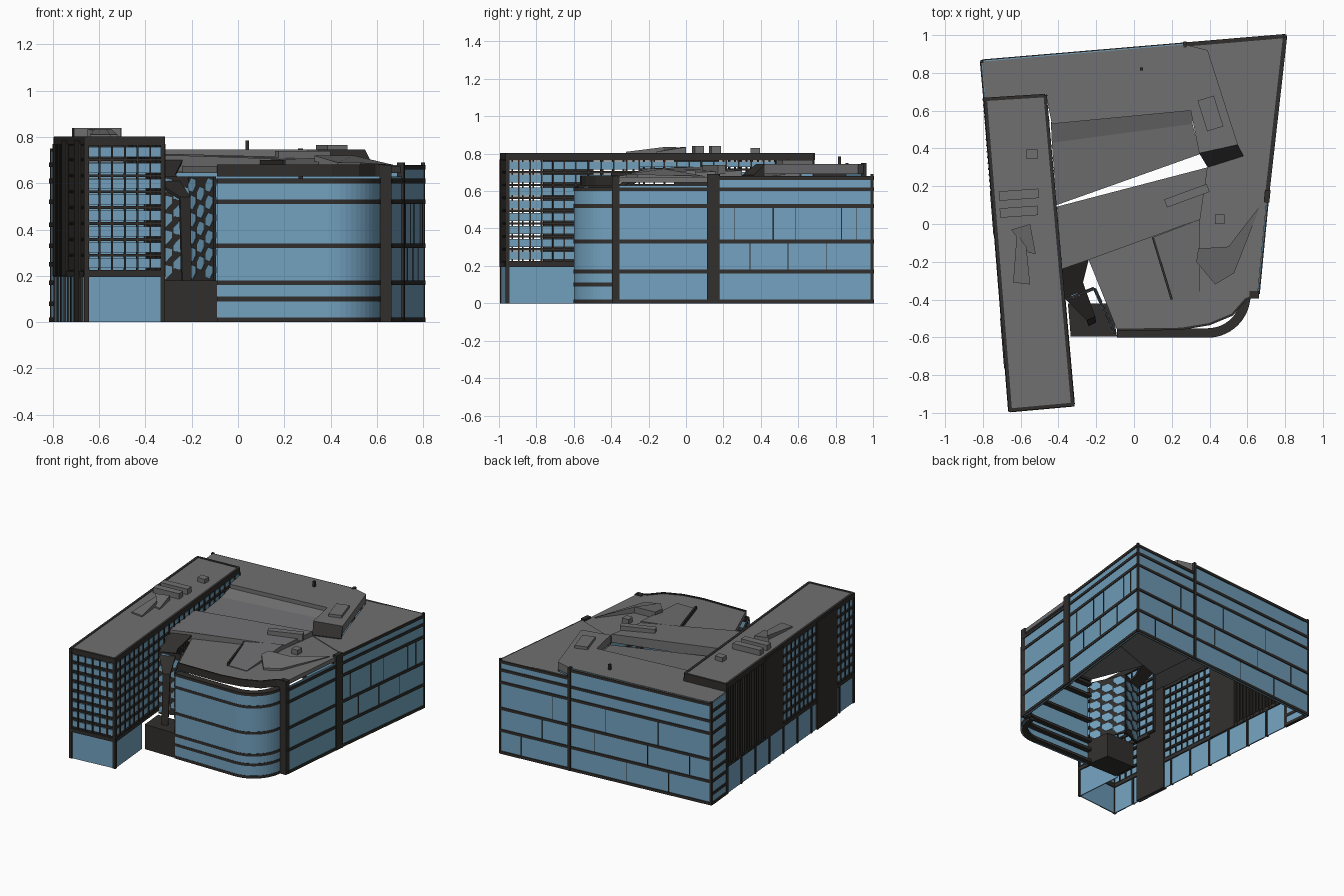
import bpy, bmesh
from math import sin, cos, pi
from mathutils import Vector

if "Cube" in bpy.data.objects:
    bpy.data.objects.remove(bpy.data.objects["Cube"])


def mat(name, c):
    m = bpy.data.materials.new(name)
    m.diffuse_color = (*c, 1)
    m.use_nodes = True
    m.node_tree.nodes["Principled BSDF"].inputs["Base Color"].default_value = m.diffuse_color
    return m


DARK = mat("dark_metal", (0.03, 0.028, 0.026))
GLASS = mat("blue_glass", (0.17, 0.36, 0.52))
ROOF = mat("roof_grey", (0.16, 0.16, 0.165))


def finish(name, bm, m):
    bmesh.ops.recalc_face_normals(bm, faces=bm.faces)
    me = bpy.data.meshes.new(name)
    bm.to_mesh(me)
    bm.free()
    me.materials.append(m)
    ob = bpy.data.objects.new(name, me)
    bpy.context.collection.objects.link(ob)
    return ob


def prisms(name, items, m):
    """Each item: (outline, bottom z, top z); top/bottom may be per-point lists."""
    bm = bmesh.new()
    for pts, z0, z1 in items:
        n = len(pts)
        z0 = z0 if isinstance(z0, list) else [z0] * n
        z1 = z1 if isinstance(z1, list) else [z1] * n
        lo = [bm.verts.new((p[0], p[1], z)) for p, z in zip(pts, z0)]
        hi = [bm.verts.new((p[0], p[1], z)) for p, z in zip(pts, z1)]
        bm.faces.new(lo[::-1])
        bm.faces.new(hi)
        for i in range(n):
            j = (i + 1) % n
            bm.faces.new((lo[i], lo[j], hi[j], hi[i]))
    return finish(name, bm, m)


def ribbon(path, t, off=0.0):
    """Outline of a strip of width t following a path, shifted left by off."""
    P = [Vector(p) for p in path]
    L, R = [], []
    for i, p in enumerate(P):
        d = (P[min(i + 1, len(P) - 1)] - P[max(i - 1, 0)]).normalized()
        n = Vector((-d.y, d.x))
        L.append(p + n * (off + t / 2))
        R.append(p + n * (off - t / 2))
    return L + R[::-1]


def mix(a, b, f):
    return (a[0] + (b[0] - a[0]) * f, a[1] + (b[1] - a[1]) * f)


def block(c, w, d, rot=0.0):
    ca, sa = cos(rot), sin(rot)
    return [(c[0] + x * ca - y * sa, c[1] + x * sa + y * ca)
            for x, y in ((-w/2, -d/2), (w/2, -d/2), (w/2, d/2), (-w/2, d/2))]


def post(a, b, f, w, t):
    """Small rectangle of width w on the line a-b at fraction f."""
    h = w / 2 / (Vector(b) - Vector(a)).length
    return ribbon([mix(a, b, f - h), mix(a, b, f + h)], t)


def storey_wall(name, path, levels, top, t=0.022, off=0.0):
    prisms(name + "_glass", [(ribbon(path, 0.01), 0.0, top)], GLASS)
    prisms(name + "_floor_bands",
           [(ribbon(path, t, off), z - 0.01, z + 0.01) for z in levels], DARK)


def grid_wall(name, a, b, z0, z1, cols, rows):
    h = (z1 - z0) / rows
    prisms(name + "_glass", [(ribbon([a, b], 0.008), z0 + i*h + 0.013, z0 + (i+1)*h - 0.013)
                             for i in range(rows)], GLASS)
    bars = [(ribbon([a, b], 0.016), z0 + i*h - 0.006, z0 + i*h + 0.006) for i in range(rows + 1)]
    bars += [(post(a, b, i / cols, 0.008, 0.022), z0, z1) for i in range(cols + 1)]
    prisms(name + "_frame", bars, DARK)


# Plan corners
NW, NE, E, SE = (-0.805, 0.86), (0.80, 0.995), (0.708, 0.18), (0.655, -0.37)
TNW, TNE, TSE, TSW = (-0.787, 0.66), (-0.47, 0.68), (-0.325, -0.955), (-0.655, -0.985)
NP = mix(NW, NE, 0.67)
left = lambda y: mix(TNW, TSW, (0.66 - y) / 1.645)
right = lambda y: mix(TNE, TSE, (0.68 - y) / 1.635)
LEVELS = [0.01, 0.17, 0.33, 0.52]

# Back and right glass walls
storey_wall("back_wall_west", [NW, NP], LEVELS + [0.61, 0.73], 0.74)
storey_wall("back_wall_east", [NP, NE], LEVELS + [0.61, 0.67], 0.67)
storey_wall("right_wall_north", [NE, E], LEVELS + [0.61, 0.67], 0.67)
storey_wall("right_wall_south", [E, SE], LEVELS + [0.61], 0.63)
storey_wall("north_west_end", [NW, TNW], [0.01, 0.08, 0.17, 0.25, 0.33, 0.42, 0.52, 0.61, 0.68], 0.74)
mull = [(post(E, NE, f, 0.004, 0.016), LEVELS[k], LEVELS[k + 1])
        for k, fs in ((1, (.2, .45, .7)), (2, (.1, .35, .5, .8, .9))) for f in fs]
mull += [(post(NW, NE, f, 0.004, 0.016), LEVELS[k], LEVELS[k + 1])
         for k, fs in ((0, (.2, .4, .9)), (1, (.1, .3, .55, .8)), (2, (.25, .5, .75))) for f in fs]
prisms("thin_mullions", mull, DARK)

# Curved front facade with projecting floor ledges
curve = [(-0.09, -0.595), (0.15, -0.595)]
curve += [(0.39 + 0.22*sin(a), -0.375 - 0.22*cos(a)) for a in [i*pi/28 for i in range(15)]]
storey_wall("curved_front", curve, [0.01, 0.1, 0.17, 0.33, 0.52, 0.61], 0.61, 0.05, 0.018)

# Large columns
prisms("corner_columns", [
    (block((0.637, -0.375), 0.052, 0.04), 0, 0.68),
    (ribbon([mix(E, SE, 0.0), mix(E, SE, 0.12)], 0.03), 0, 0.69),
    (post(NW, NE, 0.67, 0.02, 0.03), 0, 0.75),
    (block(NE, 0.016, 0.016), 0, 0.69), (block(NW, 0.016, 0.016), 0, 0.75)], DARK)

# Main roof plates
prisms("back_roof", [([NW, NP, (0.39, 0.92), (0.55, 0.42), (0.345, 0.375), (0.30, 0.60),
                       (-0.435, 0.53), (-0.465, 0.68), TNW], 0.69, 0.745)], ROOF)
prisms("back_roof_sloped_end", [([(0.55, 0.42), (0.58, 0.36), (0.39, 0.30), (0.345, 0.375)],
                                0.66, [0.745, 0.685, 0.685, 0.745])], DARK)
prisms("east_roof", [([NP, NE, E, (0.39, 0.30), (0.345, 0.375), (0.55, 0.42), (0.39, 0.92)],
                      0.66, 0.68)], ROOF)
prisms("courtyard_roof", [
    ([(-0.44, 0.54), (0.31, 0.61), (0.31, 0.53), (-0.435, 0.43)], 0.66, [0.72, 0.72, 0.69, 0.69]),
    ([(-0.435, 0.43), (0.31, 0.53), (0.35, 0.37), (-0.41, 0.10)], 0.645, [0.69, 0.69, 0.67, 0.67])], ROOF)
prisms("central_roof_band", [([(-0.415, 0.09), (0.39, 0.30), (0.35, 0.025), (-0.24, -0.19),
                              (-0.385, -0.24)], 0.65, [0.73, 0.71, 0.70, 0.72, 0.72])], ROOF)
edge = [(-0.09, -0.56), (0.25, -0.555), (0.40, -0.53), (0.52, -0.48), (0.59, -0.40), SE]
prisms("front_roof", [([(-0.24, -0.19), (0.35, 0.025), (0.39, 0.30), E, SE] + edge[-2::-1],
                       0.645, 0.675)], ROOF)
prisms("front_roof_fascia", [(ribbon(edge, 0.012), 0.63, 0.682)], DARK)
prisms("front_roof_folds", [
    ([(0.10, -0.07), (0.20, -0.40), (0.35, -0.40), (0.35, 0.025)], 0.66, [0.70, 0.68, 0.68, 0.71]),
    ([(0.33, -0.20), (0.43, -0.32), (0.53, -0.26), (0.67, 0.10), (0.50, -0.12), (0.34, -0.13)],
     0.66, [0.72, 0.69, 0.69, 0.68, 0.72, 0.72])], ROOF)
prisms("roof_fold_edges", [(ribbon([(0.10, -0.07), (0.20, -0.40)], 0.012), 0.66, 0.70)], DARK)

# Rooftop plant boxes and mast
prisms("rooftop_boxes", [
    (block((0.405, 0.585), 0.09, 0.17, 0.3), 0.74, 0.765),
    (block((0.28, 0.15), 0.24, 0.045, 0.35), 0.69, 0.74),
    (block((0.455, 0.025), 0.05, 0.05), 0.67, 0.71),
    (block((-0.54, 0.37), 0.06, 0.05), 0.8, 0.83),
    (block((-0.61, 0.155), 0.21, 0.05, 0.07), 0.8, 0.84),
    (block((-0.61, 0.065), 0.20, 0.05, 0.07), 0.8, 0.84),
    ([(-0.65, -0.03), (-0.55, 0.0), (-0.52, -0.16), (-0.56, -0.15)], 0.8, [0.835, 0.835, 0.81, 0.81]),
    ([(-0.64, -0.31), (-0.55, -0.32), (-0.57, -0.12), (-0.62, -0.05)], 0.8, [0.81, 0.81, 0.835, 0.835])],
    ROOF)
prisms("roof_mast", [(block((0.04, 0.82), 0.016, 0.016), 0.74, 0.785)], DARK)

# Tower slab: roof, fascia, upper walls
prisms("tower_roof", [([TNW, TNE, TSE, TSW], 0.785, 0.80)], ROOF)
ring = [TNW, TSW, TSE, TNE, TNW]
prisms("tower_fascia", [(ribbon(ring[i:i + 2], 0.018), 0.765, 0.803) for i in range(4)], DARK)
prisms("tower_base_band", [(ribbon([left(0.66), TSW], 0.024), 0.195, 0.22),
                           (ribbon([TSW, TSE], 0.024), 0.195, 0.22),
                           (ribbon([TSE, right(-0.3)], 0.024), 0.195, 0.22)], DARK)
grid_wall("tower_front", TSW, TSE, 0.22, 0.77, 6, 8)
grid_wall("tower_right_front", TSE, right(-0.59), 0.22, 0.77, 6, 8)
grid_wall("tower_right_middle", right(-0.59), right(-0.25), 0.22, 0.77, 5, 8)
grid_wall("tower_right_clerestory", right(-0.25), TNE, 0.66, 0.77, 14, 2)
grid_wall("tower_left_front", TSW, left(-0.76), 0.22, 0.77, 4, 8)
grid_wall("tower_left_middle", left(-0.50), left(-0.06), 0.22, 0.77, 8, 8)
prisms("tower_north_end", [(ribbon([TNW, TNE], 0.012), 0.70, 0.77)], DARK)

# Vertical fins and solid panels on the left side
prisms("left_side_fins", [(post(left(0.66), left(0.17), i / 16, 0.009, 0.03), 0.2, 0.77)
                          for i in range(17)], DARK)
prisms("left_side_panels", [(ribbon([left(0.17), left(-0.06)], 0.03), 0.2, 0.785),
                            (ribbon([left(-0.50), left(-0.76)], 0.03), 0.0, 0.785)], DARK)

# Ground floor glass below the tower
base = [TNW, TSW, TSE, right(-0.60)]
prisms("tower_ground_glass", [(ribbon(base[i:i + 2], 0.008), 0, 0.2) for i in range(3)], GLASS)
prisms("tower_ground_posts",
       [(post(TNW, TSW, i / 9, 0.014, 0.022), 0, 0.2) for i in range(10)]
       + [(block(p, 0.02, 0.02), 0, 0.8) for p in (TSW, TSE, TNW)], DARK)

# Entrance block with stepped rear
prisms("entrance_block", [([(-0.335, -0.595), (-0.09, -0.595), (-0.12, -0.42), (-0.35, -0.42)],
                          0.0, 0.18)], DARK)


# Atrium walls with long six-sided windows
def hex_wall(name, a, b, z0, z1, cols, rows):
    prisms(name + "_panel", [(ribbon([a, b], 0.012), z0, z1)], DARK)
    A, B = Vector((*a, 0)), Vector((*b, 0))
    d = (B - A).normalized()
    n = Vector((-d.y, d.x, 0))
    w, h = (B - A).length / cols, (z1 - z0) / rows
    shape = ((-.45, -.3), (.1, -.42), (.45, -.05), (.45, .3), (-.1, .42), (-.45, .05))
    bm = bmesh.new()
    for c in range(cols):
        for r in range(rows - c % 2):
            zc = z0 + (r + 0.5 + 0.5 * (c % 2)) * h
            f = [[bm.verts.new(A + d * (c + .5 + x) * w + n * s + Vector((0, 0, zc + y * h)))
                  for x, y in shape] for s in (-0.009, 0.009)]
            bm.faces.new(f[0])
            bm.faces.new(f[1])
            for i in range(6):
                j = (i + 1) % 6
                bm.faces.new((f[0][i], f[0][j], f[1][j], f[1][i]))
    finish(name + "_windows", bm, GLASS)


hex_wall("atrium_west", (-0.36, -0.40), (-0.21, -0.34), 0.18, 0.63, 2, 6)
hex_wall("atrium_east", (-0.21, -0.34), (-0.10, -0.58), 0.18, 0.63, 3, 6)

# Folded canopy running down from the roof to the entrance
bm = bmesh.new()
pairs = [((-0.385, -0.24, .70), (-0.24, -0.19, .70)), ((-0.37, -0.39, .62), (-0.27, -0.31, .64)),
         ((-0.25, -0.51, .54), (-0.205, -0.49, .54)), ((-0.24, -0.54, .18), (-0.20, -0.52, .18))]
vs = [[bm.verts.new(p) for p in q] for q in pairs]
for p, q in zip(vs, vs[1:]):
    bm.faces.new((p[0], p[1], q[1], q[0]))
canopy = finish("folded_canopy", bm, DARK)
sol = canopy.modifiers.new("thickness", 'SOLIDIFY')
sol.thickness = 0.015
